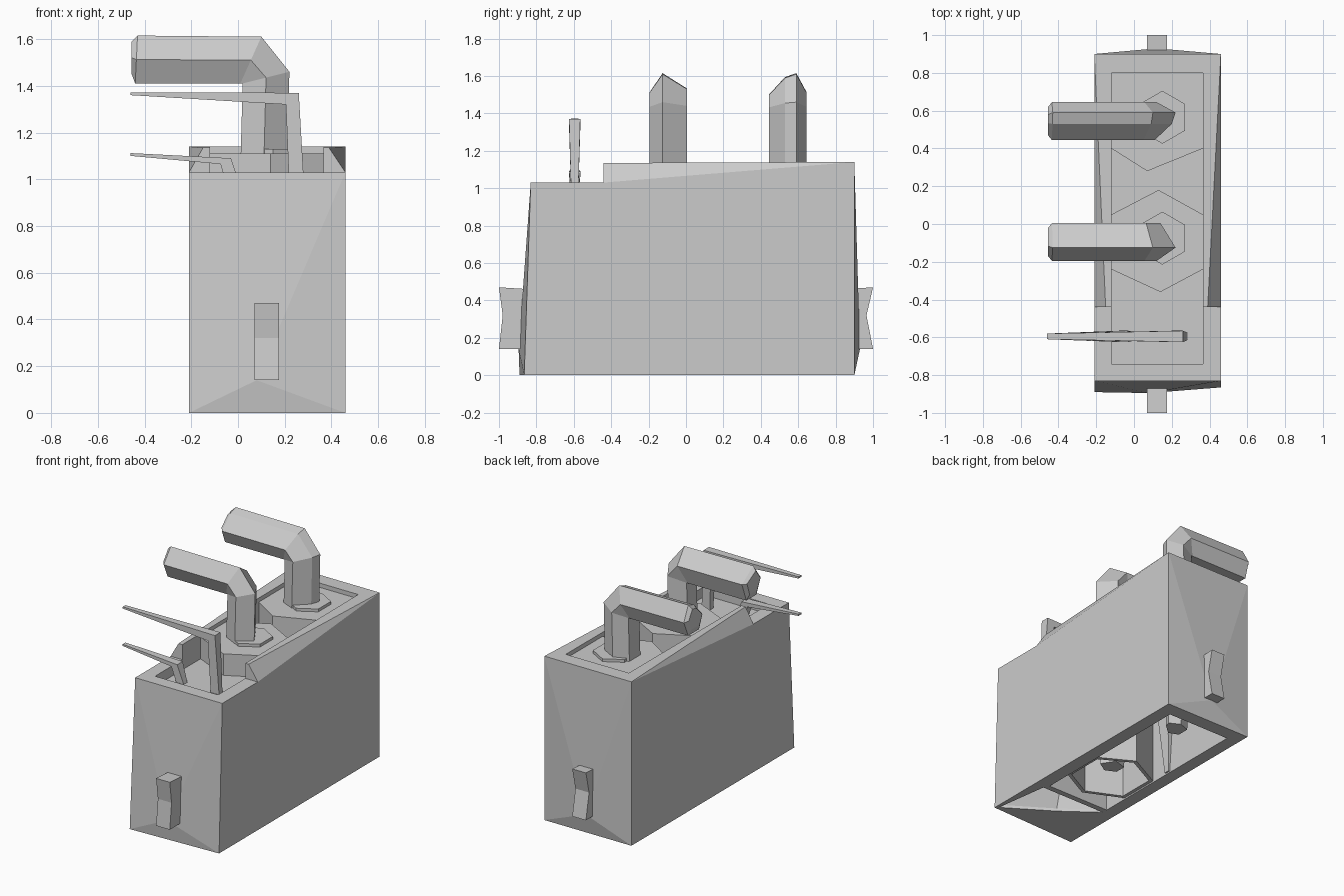
import bpy, bmesh, math
from mathutils import Vector

if "Cube" in bpy.data.objects:
    bpy.data.objects.remove(bpy.data.objects["Cube"], do_unlink=True)

grey = bpy.data.materials.new("plain grey")
grey.use_nodes = True
grey.diffuse_color = (0.6, 0.6, 0.6, 1)
grey.node_tree.nodes["Principled BSDF"].inputs["Base Color"].default_value = (0.6, 0.6, 0.6, 1)


def finish(name, bm):
    bmesh.ops.recalc_face_normals(bm, faces=bm.faces)
    mesh = bpy.data.meshes.new(name)
    bm.to_mesh(mesh)
    bm.free()
    mesh.materials.append(grey)
    obj = bpy.data.objects.new(name, mesh)
    bpy.context.collection.objects.link(obj)
    return obj


def loft(name, rings):
    """Skin a list of equal-sized vertex rings and cap both ends."""
    bm = bmesh.new()
    loops = [[bm.verts.new(p) for p in ring] for ring in rings]
    n = len(loops[0])
    for a, b in zip(loops, loops[1:]):
        for i in range(n):
            bm.faces.new((a[i], a[(i + 1) % n], b[(i + 1) % n], b[i]))
    bm.faces.new(loops[0])
    bm.faces.new(loops[-1])
    return finish(name, bm)


def at_height(outline, z):
    return [(x, y, z) for x, y in outline]


def column(name, outline, z0, z1):
    return loft(name, [at_height(outline, z) for z in (z0, z1)])


def rectangle(x0, x1, y0, y1):
    return [(x0, y0), (x1, y0), (x1, y1), (x0, y1)]


def hexagon(cx, cy, r):
    return [(cx + r * math.sin(math.tau * i / 6), cy + r * math.cos(math.tau * i / 6))
            for i in range(6)]


def shrink(outline, factor):
    """Scale an outline about its middle."""
    mid = sum((Vector(p) for p in outline), Vector((0, 0))) / len(outline)
    return [mid.lerp(Vector(p), factor) for p in outline]


def cut(target, cutter):
    mod = target.modifiers.new("cut", 'BOOLEAN')
    mod.operation, mod.object, mod.solver = 'DIFFERENCE', cutter, 'EXACT'
    cutter.hide_render = True
    cutter.hide_viewport = True
    cutter.display_type = 'WIRE'


# Housing: leaning front, stepped top, side walls pinched in at the step
LEFT, RIGHT = -0.21, 0.46
IN_LEFT, IN_RIGHT = -0.12, 0.365
bm = bmesh.new()
sides = []
for x, pinch, foot in ((LEFT, 0.06, -0.89), (RIGHT, -0.07, -0.865)):
    pts = [(x, foot, 0), (x, 0.9, 0), (x, 0.9, 1.14), (x, -0.44, 1.03),
           (x, -0.83, 1.03), (x + pinch, -0.44, 1.135)]
    v = [bm.verts.new(p) for p in pts]
    bm.faces.new(v[:5])
    bm.faces.new((v[3], v[2], v[5]))
    sides.append(v)
a, b = sides
for i, j in ((0, 1), (2, 5), (3, 4)):
    bm.faces.new((a[i], a[j], b[j], b[i]))
bm.faces.new((a[3], a[5], b[5], b[3]))
# Shallow raised points behind the two end tabs
for i, j, peak in ((0, 4, (0.08, -0.895, 0.14)), (1, 2, (0.12, 0.93, 0.14))):
    tip = bm.verts.new(peak)
    loop = (a[i], a[j], b[j], b[i])
    for k in range(4):
        bm.faces.new((loop[k], loop[(k + 1) % 4], tip))
housing = finish("housing", bm)

# Top recess, rear pocket, and a front pocket whose mouth narrows to one corner
cut(housing, column("top_recess_cutter", rectangle(IN_LEFT, IN_RIGHT, -0.74, 0.8), 0.96, 1.4))
cut(housing, column("rear_pocket_cutter", rectangle(IN_LEFT, IN_RIGHT, -0.42, 0.8), -0.2, 0.9))
mouth = [(0.12, -0.64), (0.44, -0.845), (0.385, -0.46), (IN_LEFT, -0.46)]
inside = rectangle(IN_LEFT, IN_RIGHT, -0.76, -0.46)
cut(housing, loft("front_pocket_cutter", [at_height(mouth, -0.2), at_height(mouth, 0.02),
                                          at_height(inside, 0.9)]))

# Front socket: open tube below, raised platform above
front_outline = [(IN_LEFT, -0.24), (0.14, -0.36), (IN_RIGHT, -0.24),
                 (IN_RIGHT, 0.05), (0.13, 0.18), (IN_LEFT, 0.05)]
socket = column("front_socket", front_outline, 0.01, 1.11)
cut(socket, column("front_socket_cutter", shrink(front_outline, 0.9), -0.2, 0.85))

# Rear socket: raised platform, pointed partition below it and a rib on the left wall
vee = [(IN_LEFT, 0.4), (0.07, 0.28), (IN_RIGHT, 0.4)]
column("rear_platform", vee + [(IN_RIGHT, 0.8), (IN_LEFT, 0.8)], 0.93, 1.11)
column("rear_partition", vee + [(x, y + 0.04) for x, y in reversed(vee)], 0.45, 0.95)
loft("inner_rib", [at_height(rectangle(IN_LEFT - 0.02, IN_LEFT + w, 0.2 - d, 0.2 + d), z)
                   for w, d, z in ((0.01, 0.02, 0.01), (0.04, 0.05, 0.4), (0.04, 0.05, 0.9))])


# Large bent pins with a collar; section points are (sideways offset, inner to outer)
def large_pin(label, y, section):
    # Each station: inside and outside point of the bend, and a width factor
    stations = [((0.04, 0.1), (0.19, 0.1), 0.7), ((0.01, 1.05), (0.21, 1.05), 1),
                ((0.02, 1.41), (0.22, 1.46), 1), ((0.01, 1.41), (0.1, 1.61), 1),
                ((-0.44, 1.41), (-0.43, 1.615), 1), ((-0.455, 1.45), (-0.455, 1.59), 0.75)]
    rings = []
    for inner, outer, w in stations:
        p, q = Vector(inner), Vector(outer)
        rings.append([(p.lerp(q, t).x, y + s * w, p.lerp(q, t).y) for s, t in section])
    loft(label + "_large_pin", rings)
    column(label + "_collar", hexagon(0.15, y + 0.02, 0.14), 1.08, 1.13)


large_pin("front", -0.095, [(-0.05, 0), (-0.1, 0.5), (-0.03, 1), (0.1, 0.6), (0.06, 0)])
large_pin("rear", 0.545, [(-0.06, 0), (-0.1, 0.45), (-0.015, 0.9), (0.045, 1),
                          (0.1, 0.5), (0.06, 0)])


# Thin bent pins tapering to a point
def thin_pin(name, profile):
    loft(name, [[(x, -0.595 + side * w, z) for x, z, w in profile] for side in (-1, 1)])


thin_pin("upper_thin_pin", [(-0.46, 1.36, 0.015), (-0.46, 1.372, 0.015), (0.26, 1.37, 0.03),
                            (0.285, 0.94, 0.018), (0.22, 0.94, 0.018), (0.205, 1.32, 0.03)])
thin_pin("lower_thin_pin", [(-0.46, 1.1, 0.015), (-0.46, 1.112, 0.015), (-0.03, 1.09, 0.03),
                            (0.02, 0.94, 0.018), (-0.04, 0.94, 0.018), (-0.075, 1.065, 0.03)])

# Waisted tabs on the front and back ends
for name, s, waist in (("front_tab", -1, 0.98), ("back_tab", 1, 0.965)):
    profile = [(0.86, 0.14), (1.0, 0.14), (waist, 0.32), (1.0, 0.47), (0.84, 0.46)]
    loft(name, [[(x, s * y, z) for y, z in profile] for x in (0.07, 0.175)])
